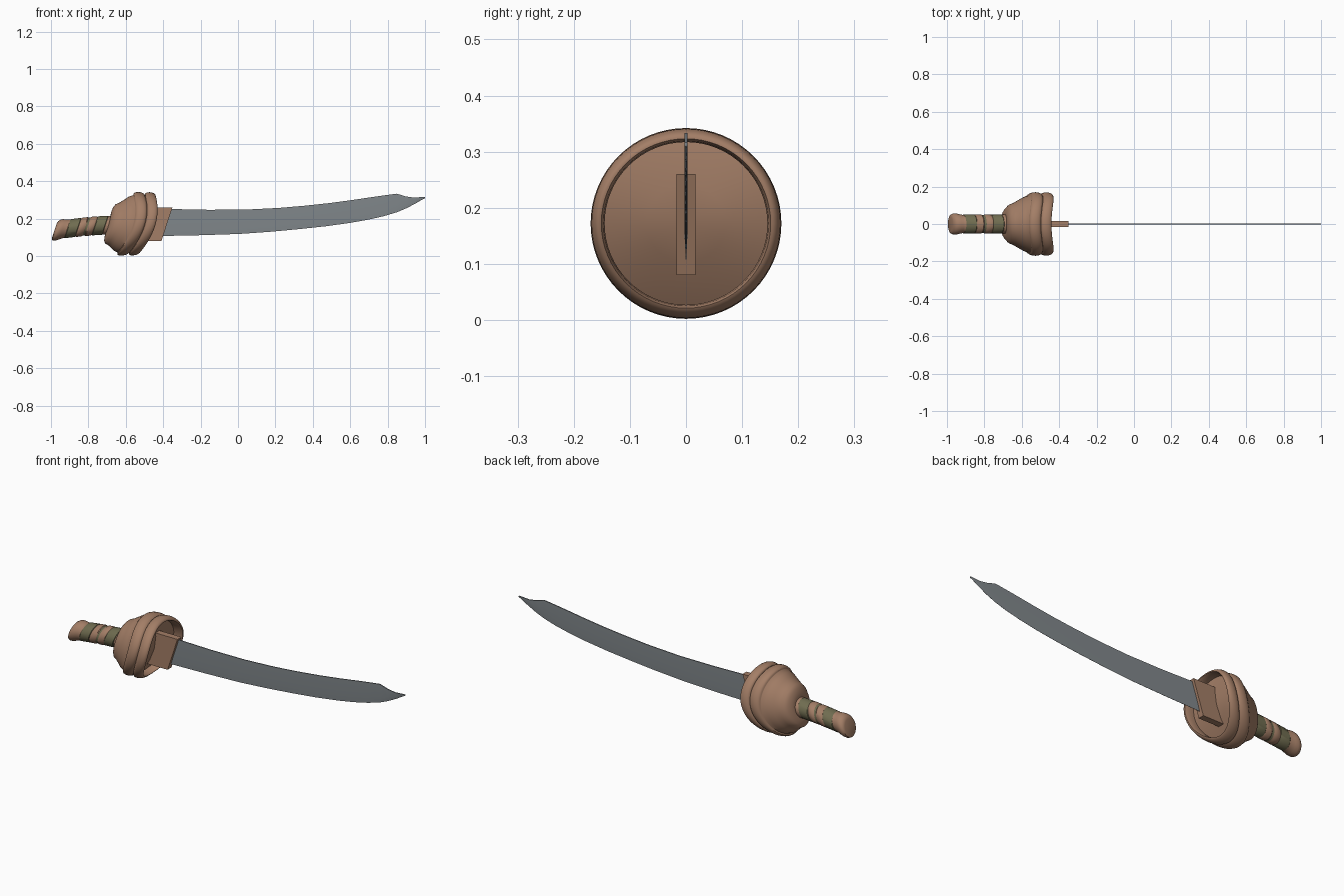
import bpy, bmesh, math

if "Cube" in bpy.data.objects:
    bpy.data.objects.remove(bpy.data.objects["Cube"])


def mat(name, rgb):
    m = bpy.data.materials.new(name)
    m.diffuse_color = (*rgb, 1)
    m.use_nodes = True
    m.node_tree.nodes["Principled BSDF"].inputs["Base Color"].default_value = m.diffuse_color
    return m


BROWN = mat("brown leather", (0.37, 0.21, 0.135))
GREEN = mat("olive wrap", (0.16, 0.15, 0.08))
STEEL = mat("grey steel", (0.22, 0.245, 0.26))


def finish(name, bm, mats, angle=None):
    bmesh.ops.recalc_face_normals(bm, faces=bm.faces)
    me = bpy.data.meshes.new(name)
    bm.to_mesh(me)
    bm.free()
    for m in mats:
        me.materials.append(m)
    ob = bpy.data.objects.new(name, me)
    bpy.context.collection.objects.link(ob)
    if angle:
        bpy.ops.object.select_all(action='DESELECT')
        ob.select_set(True)
        bpy.context.view_layer.objects.active = ob
        bpy.ops.object.shade_smooth_by_angle(angle=math.radians(angle))
    return ob


def lathe(name, profile, place, mats, n=48, bands=(), angle=40):
    """Revolve (x, r) points about x; place() leans and bends each point."""
    bm = bmesh.new()
    rings = []
    for x, r in profile:
        if r == 0:
            rings.append([bm.verts.new(place(x, 0, 0))] * n)
            continue
        rings.append([bm.verts.new(place(x, r * math.cos(a), r * math.sin(a)))
                      for a in (2 * math.pi * i / n for i in range(n))])
    for k in range(len(rings) - 1):
        mid = (profile[k][0] + profile[k + 1][0]) / 2
        for i in range(n):
            j = (i + 1) % n
            vs = list(dict.fromkeys((rings[k][i], rings[k][j],
                                     rings[k + 1][j], rings[k + 1][i])))
            f = bm.faces.new(vs)
            f.material_index = int(any(a < mid < b for a, b in bands))
    return finish(name, bm, mats, angle)


# Guard: bowl with two rolled rims, leaning forward and saddle-bent
def guard_place(x, y, z):
    return (x + 0.27 * z - 1.8 * z * z, y, 0.172 + z)


def bulge(x0, x1, r0, r1, steps=8):
    """Rounded rim between x0 and x1, from radius r0 up to r1."""
    return [(x0 + (x1 - x0) * (1 - math.cos(t)) / 2, r0 + (r1 - r0) * math.sin(t))
            for t in (math.pi * i / steps for i in range(steps + 1))]


bowl = [(-0.685, 0), (-0.69, 0.052), (-0.687, 0.066), (-0.677, 0.09),
        (-0.662, 0.105), (-0.642, 0.113), (-0.615, 0.128), (-0.585, 0.145), (-0.56, 0.153)]
rims = bulge(-0.558, -0.497, 0.155, 0.17) + bulge(-0.496, -0.44, 0.155, 0.169)
inner = [(-0.441, 0.151), (-0.452, 0.147), (-0.475, 0.145), (-0.49, 0.145), (-0.49, 0.07), (-0.49, 0)]
lathe("guard", bowl + rims + inner, guard_place, [BROWN], n=64)


# Grip: drooping handle with wrapped bands and a flared pommel
def grip_place(x, y, z):
    u = -0.67 - x
    return (x + 0.33 * z, y, 0.166 - 0.035 * u - 0.2 * u * u + z)


grip = [(-0.982, 0), (-0.982, 0.04), (-0.978, 0.05), (-0.968, 0.056), (-0.955, 0.057),
        (-0.94, 0.054), (-0.925, 0.05), (-0.912, 0.0485), (-0.909, 0.051), (-0.857, 0.051),
        (-0.854, 0.048), (-0.848, 0.0515), (-0.82, 0.0515), (-0.815, 0.048), (-0.803, 0.048),
        (-0.798, 0.0515), (-0.772, 0.0515), (-0.766, 0.048), (-0.763, 0.051), (-0.712, 0.051),
        (-0.709, 0.048), (-0.695, 0.051), (-0.66, 0.053), (-0.66, 0)]
lathe("grip", grip, grip_place, [BROWN, GREEN],
      bands=[(-0.911, -0.855), (-0.816, -0.802), (-0.765, -0.71)])

# Collar block holding the blade
bm = bmesh.new()
bmesh.ops.create_cube(bm, size=1)
for v in bm.verts:
    z = 0.17 + v.co.z * 0.18
    x = (-0.38 if v.co.x > 0 else -0.52) + 0.33 * (z - 0.17)
    v.co = (x, v.co.y * 0.034, z)
finish("collar", bm, [BROWN])

# Blade: (x, z) of the cutting edge and of the spine at each station
stations = [(-0.50, 0.105, -0.45, 0.256), (-0.40, 0.107, -0.355, 0.251),
            (-0.2, 0.111, -0.16, 0.247), (0.01, 0.118, 0.04, 0.248),
            (0.18, 0.13, 0.22, 0.257), (0.33, 0.144, 0.36, 0.269),
            (0.47, 0.159, 0.49, 0.283), (0.6, 0.177, 0.61, 0.299),
            (0.7, 0.195, 0.71, 0.314), (0.78, 0.213, 0.78, 0.324),
            (0.85, 0.234, 0.85, 0.333), (0.9, 0.255, 0.895, 0.319),
            (0.95, 0.281, 0.94, 0.312), (0.985, 0.302, 0.98, 0.315),
            (1.0, 0.309, 1.0, 0.316)]
bm = bmesh.new()
rows = []
for xl, zl, xu, zu in stations:
    xm, zm = xl + (xu - xl) * 0.3, zl + (zu - zl) * 0.3
    section = [(xl, 0.0004, zl), (xm, 0.0025, zm), (xu, 0.0025, zu),
               (xu, -0.0025, zu), (xm, -0.0025, zm), (xl, -0.0004, zl)]
    rows.append([bm.verts.new(p) for p in section])
for a, b in zip(rows, rows[1:]):
    for i in range(6):
        j = (i + 1) % 6
        bm.faces.new((a[i], a[j], b[j], b[i]))
bm.faces.new(rows[0])
bm.faces.new(rows[-1])
finish("blade", bm, [STEEL], 30)
